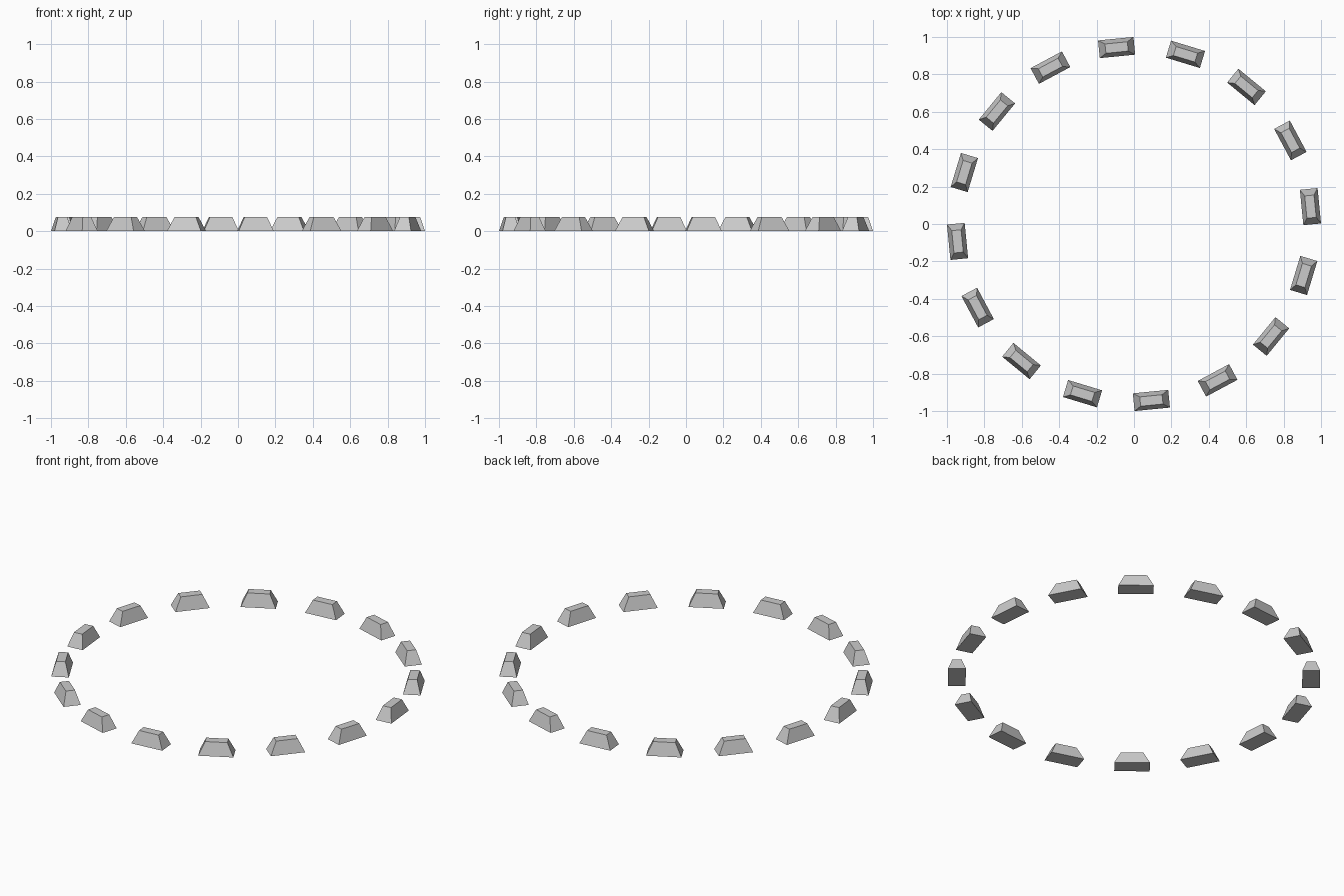
import bpy, bmesh, math
from mathutils import Matrix, Vector

if "Cube" in bpy.data.objects:
    bpy.data.objects.remove(bpy.data.objects["Cube"])

COUNT = 16
RADIUS = 0.948             # ring radius to block centre
WIDTH, LENGTH, HEIGHT = 0.095, 0.19, 0.075
TOP_W, TOP_L = 0.05, 0.12  # size of the flat top


def block_mesh():
    # tapered block: a cube whose upper face is narrowed
    bm = bmesh.new()
    bmesh.ops.create_cube(bm, size=1)
    for v in bm.verts:
        top = v.co.z > 0
        v.co = Vector((v.co.x * (TOP_W if top else WIDTH),
                       v.co.y * (TOP_L if top else LENGTH),
                       HEIGHT if top else 0))
    mesh = bpy.data.meshes.new("tapered_block")
    bm.to_mesh(mesh)
    bm.free()
    return mesh


# ring of identical blocks, each turned along the tangent
mesh = block_mesh()
for i in range(COUNT):
    angle = math.radians(5.625) + i * math.tau / COUNT
    block = bpy.data.objects.new(f"ring_block_{i + 1:02d}", mesh)
    block.matrix_world = (Matrix.Rotation(angle, 4, 'Z')
                          @ Matrix.Translation((RADIUS, 0, 0)))
    bpy.context.collection.objects.link(block)
